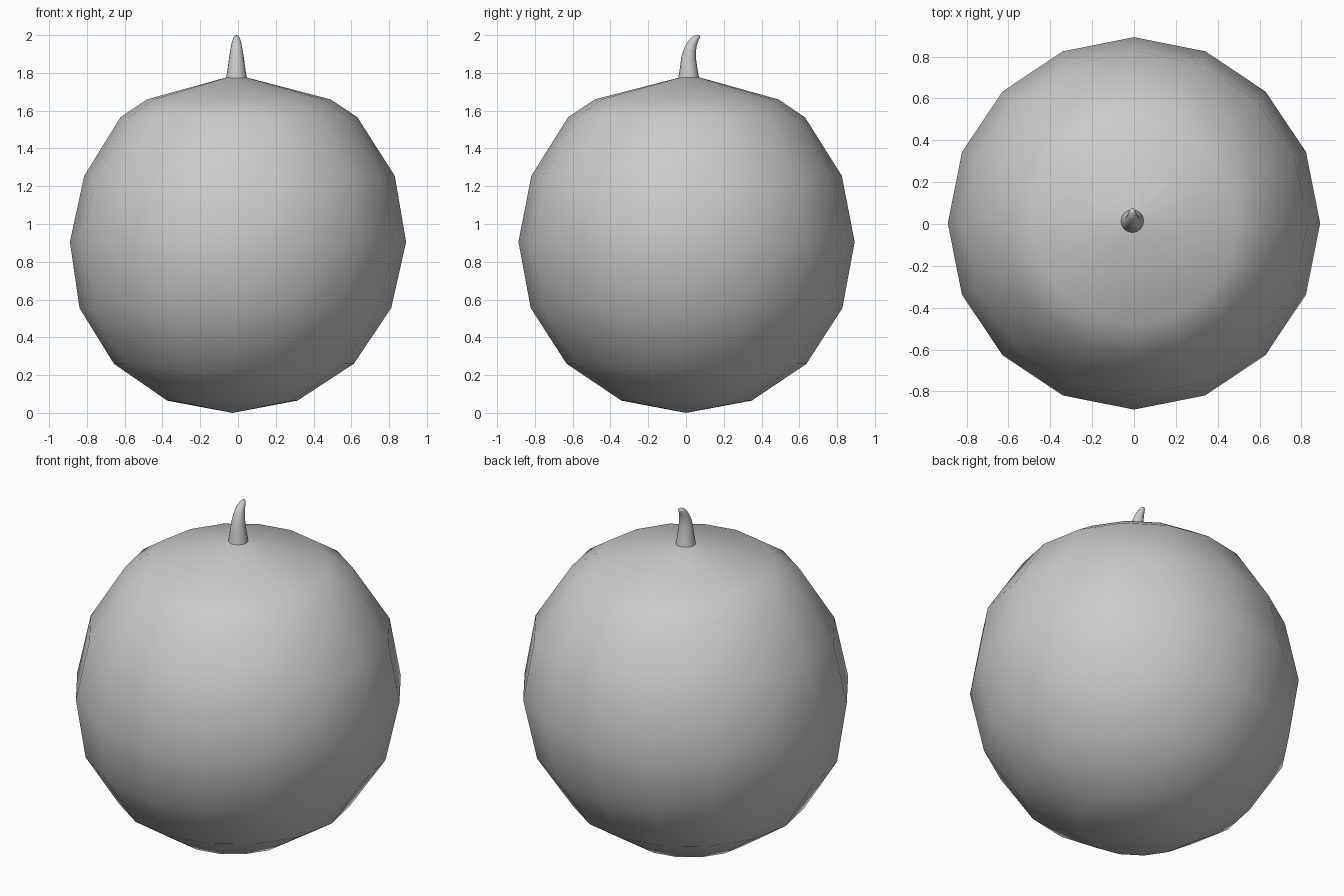
import bpy
import bmesh
import math
from mathutils import Vector

cube = bpy.data.objects.get("Cube")
if cube:
    bpy.data.objects.remove(cube)

SIDES = 16

# Single grey colour
grey = bpy.data.materials.new("plain grey")
grey.use_nodes = True
colour = (0.6, 0.6, 0.6, 1)
grey.diffuse_color = colour
grey.node_tree.nodes["Principled BSDF"].inputs["Base Color"].default_value = colour


def loft(name, rings, bottom, top, angle):
    """Skin rings given as (centre, radius, tilt about x), closed by end points."""
    bm = bmesh.new()
    loops = []
    for centre, radius, tilt in rings:
        loop = []
        for i in range(SIDES):
            a = math.tau * i / SIDES
            x, y = radius * math.cos(a), radius * math.sin(a)
            offset = Vector((x, y * math.cos(tilt), y * math.sin(tilt)))
            loop.append(bm.verts.new(Vector(centre) + offset))
        loops.append(loop)
    low, high = bm.verts.new(bottom), bm.verts.new(top)
    for i in range(SIDES):
        j = (i + 1) % SIDES
        bm.faces.new((low, loops[0][j], loops[0][i]))
        bm.faces.new((high, loops[-1][i], loops[-1][j]))
        for a, b in zip(loops, loops[1:]):
            bm.faces.new((a[i], a[j], b[j], b[i]))
    bmesh.ops.recalc_face_normals(bm, faces=bm.faces)
    mesh = bpy.data.meshes.new(name)
    bm.to_mesh(mesh)
    bm.free()
    obj = bpy.data.objects.new(name, mesh)
    bpy.context.collection.objects.link(obj)
    mesh.materials.append(grey)
    bpy.ops.object.select_all(action='DESELECT')
    obj.select_set(True)
    bpy.context.view_layer.objects.active = obj
    bpy.ops.object.shade_smooth_by_angle(angle=math.radians(angle))
    return obj


# Round fruit body: height, radius and sideways drift of each ring
profile = [(0.065, 0.345, -0.03), (0.26, 0.635, -0.022), (0.555, 0.825, -0.014),
           (0.905, 0.89, 0), (1.255, 0.822, 0.008), (1.565, 0.627, 0.005),
           (1.66, 0.485, 0.004), (1.775, 0.056, -0.008)]
body_rings = [((dx, 0.02 if r < 0.1 else 0.003, z), r, 0) for z, r, dx in profile]
loft("fruit_body", body_rings, (-0.03, 0, 0), (-0.008, 0.02, 1.776), 60)

# Tapered stem that curves towards the back
stem_path = [(0.014, 1.773, 0.055, 0), (0.014, 1.82, 0.047, -0.03),
             (0.014, 1.88, 0.039, -0.12), (0.022, 1.925, 0.032, -0.3),
             (0.036, 1.96, 0.025, -0.5), (0.052, 1.983, 0.018, -0.6),
             (0.063, 1.994, 0.013, -0.4)]
stem_rings = [((-0.008, y, z), r, tilt) for y, z, r, tilt in stem_path]
loft("stem", stem_rings, (-0.008, 0.014, 1.772), (-0.008, 0.072, 2.0), 60)
